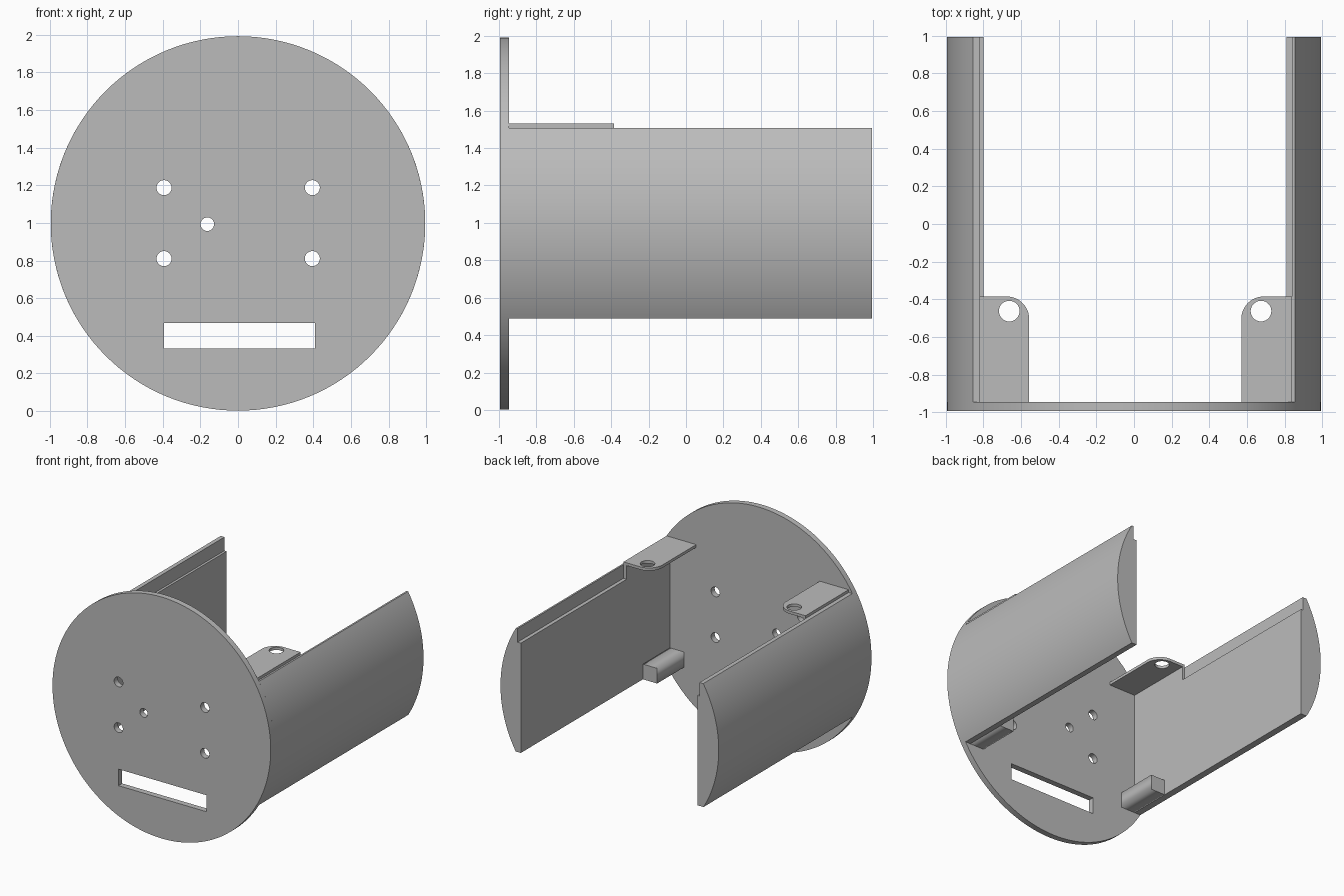
import bpy, bmesh, math
from mathutils import Matrix

cube = bpy.data.objects.get("Cube")
if cube:
    bpy.data.objects.remove(cube, do_unlink=True)

R, CZ = 0.995, 0.997            # plate radius and centre height
BACK, TAB_END = -0.947, -0.385  # back of plate, end of tabs
LOW, HIGH = 0.49, 1.507         # wall bottom and top

grey = bpy.data.materials.new("plain grey")
grey.use_nodes = True
grey.diffuse_color = (0.5, 0.5, 0.5, 1)
grey.node_tree.nodes["Principled BSDF"].inputs["Base Color"].default_value = grey.diffuse_color


def arc(cx, cy, r, start, end, n):
    return [(cx + r * math.cos(start + (end - start) * i / n),
             cy + r * math.sin(start + (end - start) * i / n)) for i in range(n + 1)]


def circle(cx, cy, r, n=32):
    return arc(cx, cy, r, 0, math.tau, n)[:-1]


def box(x0, x1, y0, y1):
    return [(x0, y0), (x1, y0), (x1, y1), (x0, y1)]


def extrude(name, outlines, lo, hi, along_y=False):
    """Solid from an outline (further outlines are holes), along z or y."""
    curve = bpy.data.curves.new(name, "CURVE")
    curve.dimensions, curve.fill_mode = "2D", "BOTH"
    curve.extrude = (hi - lo) / 2
    for pts in outlines:
        spline = curve.splines.new("POLY")
        spline.points.add(len(pts) - 1)
        for p, (a, b) in zip(spline.points, pts):
            p.co = (a, b, 0, 1)
        spline.use_cyclic_u = True
    temp = bpy.data.objects.new(name, curve)
    bpy.context.collection.objects.link(temp)
    bpy.context.view_layer.update()
    mesh = bpy.data.meshes.new_from_object(
        temp.evaluated_get(bpy.context.evaluated_depsgraph_get()))
    bpy.data.objects.remove(temp, do_unlink=True)
    bpy.data.curves.remove(curve)

    mid = (lo + hi) / 2
    if along_y:
        mesh.transform(Matrix.Translation((0, mid, 0)) @ Matrix.Rotation(math.pi / 2, 4, "X"))
    else:
        mesh.transform(Matrix.Translation((0, 0, mid)))
    bm = bmesh.new()
    bm.from_mesh(mesh)
    bmesh.ops.remove_doubles(bm, verts=bm.verts, dist=1e-5)
    bmesh.ops.recalc_face_normals(bm, faces=bm.faces)
    bm.to_mesh(mesh)
    bm.free()
    mesh.materials.clear()
    mesh.materials.append(grey)
    obj = bpy.data.objects.new(name, mesh)
    bpy.context.collection.objects.link(obj)
    return obj


def activate(obj):
    bpy.ops.object.select_all(action="DESELECT")
    obj.select_set(True)
    bpy.context.view_layer.objects.active = obj


def smooth(obj):
    activate(obj)
    bpy.ops.object.shade_smooth_by_angle(angle=math.radians(25))


# Round end plate with screw holes and cable slot
holes = [circle(x, z, 0.04) for x in (-0.393, 0.395) for z in (0.81, 1.187)]
holes += [circle(-0.163, 0.993, 0.036), box(-0.393, 0.408, 0.332, 0.468)]
smooth(extrude("end_plate", [circle(0, CZ, R, 128)] + holes, -0.995, BACK, True))

# Side walls with a notched inner top edge, mounting tabs and corner blocks
for side, s, inner, rim, tab_in, hole_x in (("right", -1, 0.80, 0.82, 0.557, 0.663),
                                            ("left", 1, 0.81, 0.84, 0.57, 0.675)):
    a0, a1 = math.asin((LOW - CZ) / R), math.asin((HIGH - CZ) / R)
    profile = [(s * x, z) for x, z in
               arc(0, CZ, R, a0, a1, 40) + [(inner, HIGH), (inner, LOW)]]
    wall = extrude(side + "_wall", [profile], BACK, 0.995, True)

    cutter = extrude("notch_cutter", [box(s * 0.7, s * rim, 1.395, 1.6)], TAB_END, 1.1, True)
    cutter.hide_render = True
    cut = wall.modifiers.new("notch", "BOOLEAN")
    cut.operation, cut.solver, cut.object = "DIFFERENCE", "EXACT", cutter
    activate(wall)
    bpy.ops.object.modifier_apply(modifier="notch")
    bpy.data.objects.remove(cutter, do_unlink=True)
    smooth(wall)

    r = 0.12
    tab = [(rim, BACK), (rim, TAB_END)]
    tab += arc(tab_in + r, TAB_END - r, r, math.pi / 2, math.pi, 12) + [(tab_in, BACK)]
    tab = [(s * x, y) for x, y in tab]
    smooth(extrude(side + "_tab", [tab, circle(s * hole_x, -0.463, 0.055)], HIGH, 1.53))

    extrude(side + "_corner_block", [box(s * (inner - 0.13), s * inner, LOW, 0.615)],
            BACK, -0.595, True)
